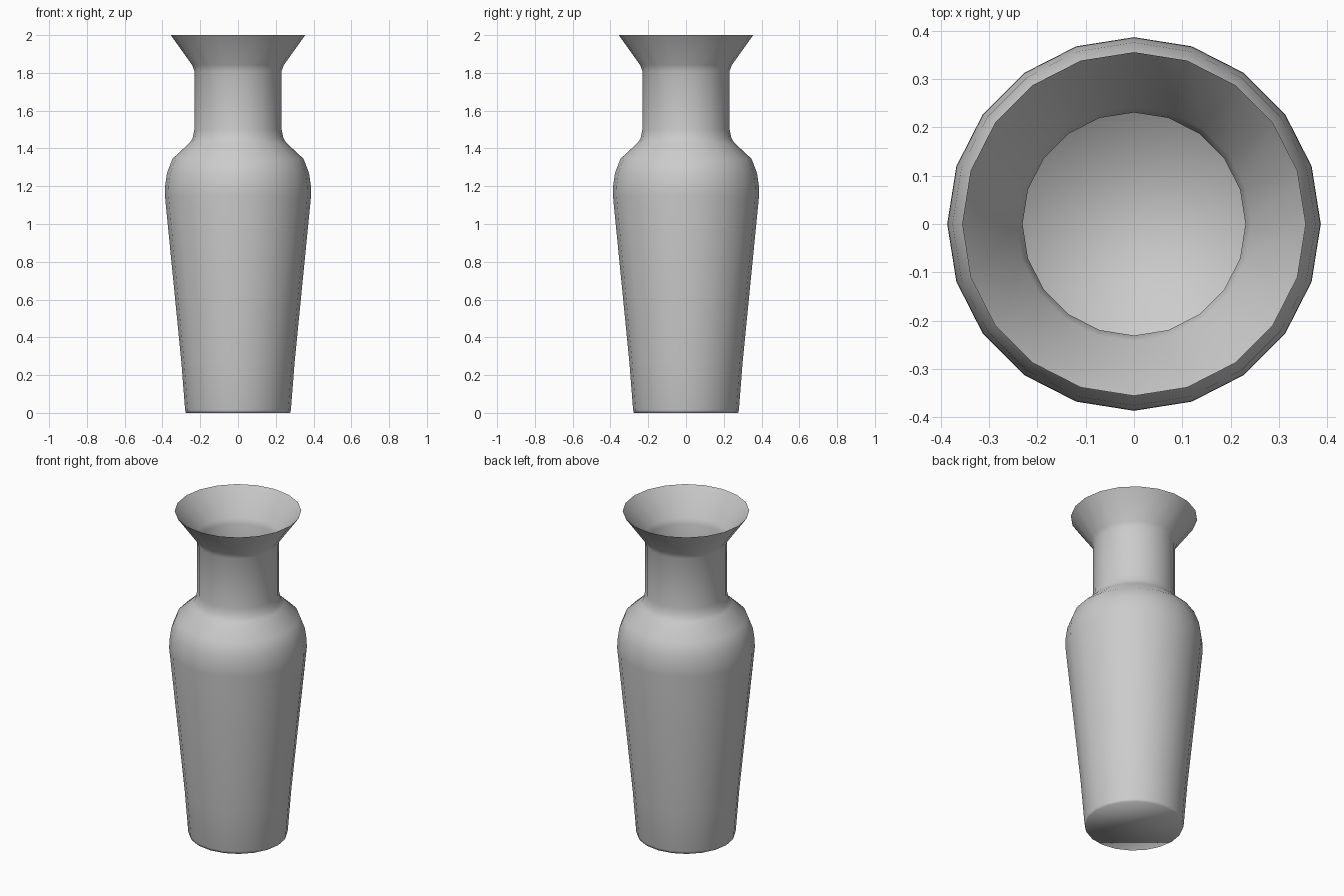
import bpy, bmesh
from math import cos, sin, tau

if "Cube" in bpy.data.objects:
    bpy.data.objects.remove(bpy.data.objects["Cube"])

SIDES = 20

# Vase profile from foot to rim: (radius, height)
PROFILE = [
    (0.276, 0.0), (0.28, 0.015), (0.300, 0.27), (0.387, 1.15),
    (0.386, 1.20), (0.376, 1.27), (0.347, 1.345), (0.256, 1.43),
    (0.240, 1.455), (0.231, 1.50), (0.231, 1.81), (0.243, 1.842),
    (0.356, 2.0),
]

bm = bmesh.new()
rings = [[bm.verts.new((r * cos(tau * i / SIDES), r * sin(tau * i / SIDES), z))
          for i in range(SIDES)] for r, z in PROFILE]

# Thin wall, open at the rim
for low, high in zip(rings, rings[1:]):
    for i in range(SIDES):
        j = (i + 1) % SIDES
        bm.faces.new((low[i], low[j], high[j], high[i]))

# Closed floor
bm.faces.new(rings[0][::-1])

for face in bm.faces:
    face.smooth = True

mesh = bpy.data.meshes.new("vase")
bm.to_mesh(mesh)
bm.free()
vase = bpy.data.objects.new("vase", mesh)
bpy.context.collection.objects.link(vase)
